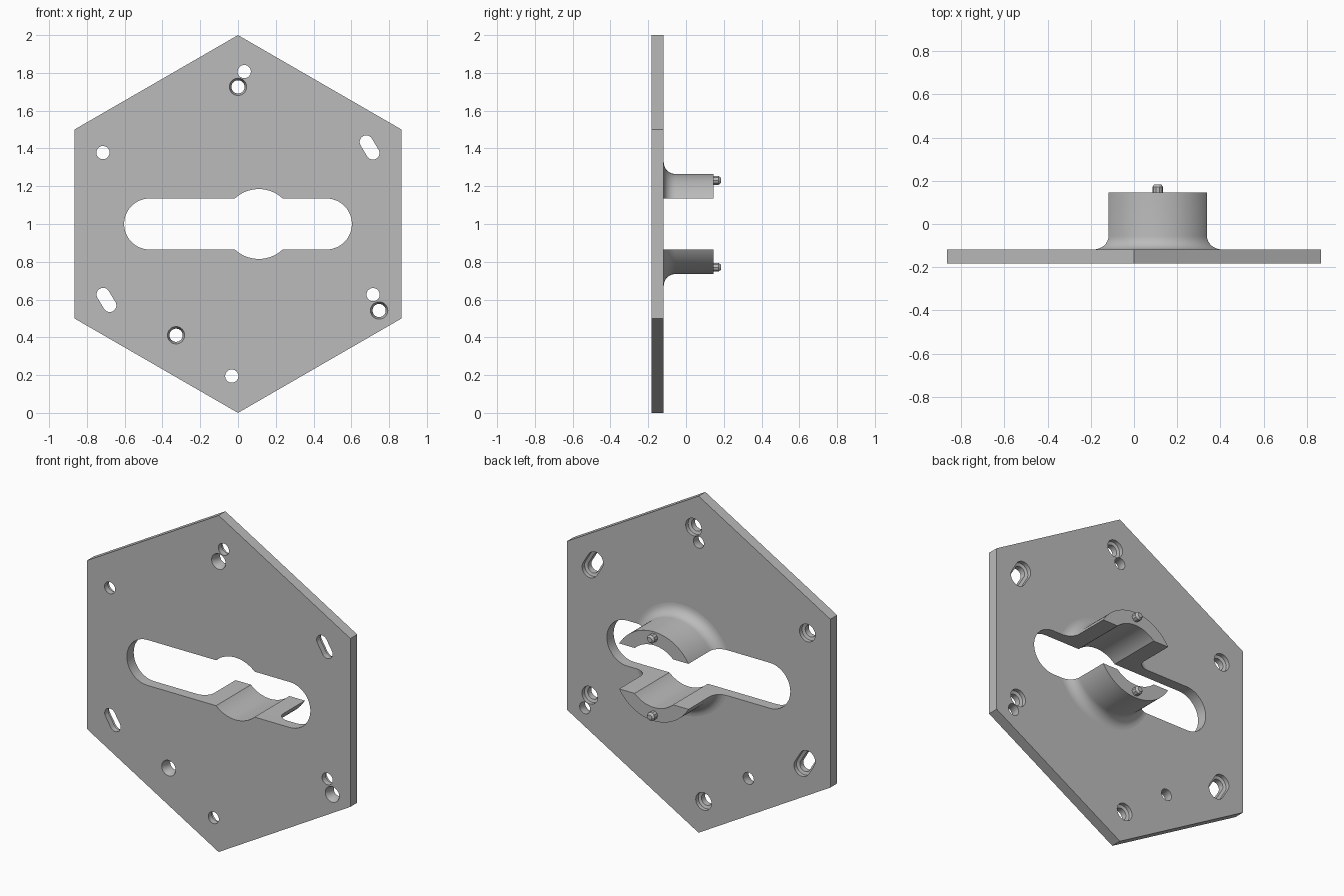
import bpy, bmesh, math
from mathutils import Vector

if "Cube" in bpy.data.objects:
    bpy.data.objects.remove(bpy.data.objects["Cube"], do_unlink=True)

grey = bpy.data.materials.new("plain grey")
grey.use_nodes = True
grey.diffuse_color = (0.5, 0.5, 0.5, 1)
grey.node_tree.nodes["Principled BSDF"].inputs["Base Color"].default_value = (0.5, 0.5, 0.5, 1)

FRONT, BACK = -0.182, -0.118      # plate faces
BOSS_X, BOSS_END = 0.11, 0.145
BORE, OUTER, FILLET = 0.185, 0.265, 0.062
SLOT_R, SLOT_X = 0.135, 0.468


def stadium(a, b, r, n=16):
    """Outline in x, z around the segment a-b (a circle when a equals b)."""
    a, b = Vector(a), Vector(b)
    d = b - a
    start = math.atan2(d.y, d.x) + math.pi / 2 if d.length else 0
    pts = []
    for end, turn in ((a, 0), (b, math.pi)):
        for i in range(n + (1 if d.length else 0)):
            t = start + turn + math.pi * i / n
            pts.append((end.x + r * math.cos(t), end.y + r * math.sin(t)))
    return pts


def loft(name, rings):
    """Closed solid through (outline, y) rings of equal point count."""
    bm = bmesh.new()
    loops = [[bm.verts.new((x, y, z)) for x, z in pts] for pts, y in rings]
    for lo, hi in zip(loops, loops[1:]):
        for i in range(len(lo)):
            j = (i + 1) % len(lo)
            bm.faces.new((lo[i], lo[j], hi[j], hi[i]))
    bm.faces.new(loops[0])
    bm.faces.new(loops[-1])
    bmesh.ops.recalc_face_normals(bm, faces=bm.faces)
    mesh = bpy.data.meshes.new(name)
    bm.to_mesh(mesh)
    bm.free()
    mesh.materials.append(grey)
    obj = bpy.data.objects.new(name, mesh)
    bpy.context.collection.objects.link(obj)
    return obj


def activate(obj):
    bpy.ops.object.select_all(action='DESELECT')
    obj.select_set(True)
    bpy.context.view_layer.objects.active = obj


def cut(obj, rings):
    cutter = loft("cutter", rings)
    cutter.hide_render = True
    activate(obj)
    mod = obj.modifiers.new("cut", 'BOOLEAN')
    mod.operation, mod.solver, mod.object = 'DIFFERENCE', 'EXACT', cutter
    bpy.ops.object.modifier_apply(modifier=mod.name)
    bpy.data.objects.remove(cutter, do_unlink=True)


def smooth(obj):
    activate(obj)
    bpy.ops.object.shade_smooth_by_angle(angle=math.radians(30))


# Hexagonal plate
hexagon = [(math.sin(i * math.pi / 3), 1 + math.cos(i * math.pi / 3)) for i in range(6)]
plate = loft("hexagonal_plate", [(hexagon, FRONT), (hexagon, BACK)])

# Boss with a fillet flaring into the plate
centre = (BOSS_X, 1)
profile = []
for i in range(9):
    t = i / 8 * math.pi / 2
    profile.append((OUTER + FILLET * (1 - math.sin(t)), BACK + FILLET * (1 - math.cos(t))))
profile.append((OUTER, BOSS_END))
boss = loft("split_boss", [(stadium(centre, centre, r, 40), y) for r, y in profile])

# Long slot and round bore run through both parts
slot = stadium((-SLOT_X, 1), (SLOT_X, 1), SLOT_R, 24)
bore = stadium(centre, centre, BORE, 40)
for part in (plate, boss):
    for outline in (slot, bore):
        cut(part, [(outline, -0.4), (outline, 0.4)])

# Mounting holes and slotted holes, widened from the back
mounts = [((x, z), (x, z)) for x, z in ((0.033, 1.807), (-0.715, 1.378), (0.715, 0.626), (-0.033, 0.195))]
mounts += [((0.679, 1.434), (0.714, 1.376)), ((-0.714, 0.627), (-0.679, 0.569))]
for a, b in mounts:
    inner, outer = stadium(a, b, 0.035), stadium(a, b, 0.052)
    cut(plate, [(inner, FRONT - 0.1), (inner, BACK - 0.03), (outer, BACK - 0.024), (outer, BACK + 0.1)])

# Screw holes, countersunk from the front
for c in ((0, 1.726), (0.747, 0.542), (-0.328, 0.411)):
    rings = ((0.046, FRONT - 0.1), (0.046, FRONT), (0.035, FRONT + 0.03), (0.035, BACK + 0.1))
    cut(plate, [(stadium(c, c, r), y) for r, y in rings])

# Locating pins with chamfered tips
for name, z in (("upper_pin", 1.231), ("lower_pin", 0.771)):
    c = (BOSS_X, z)
    rings = ((0.025, BOSS_END - 0.02), (0.025, 0.172), (0.015, 0.184))
    loft(name, [(stadium(c, c, r, 5), y) for r, y in rings])

smooth(plate)
smooth(boss)
